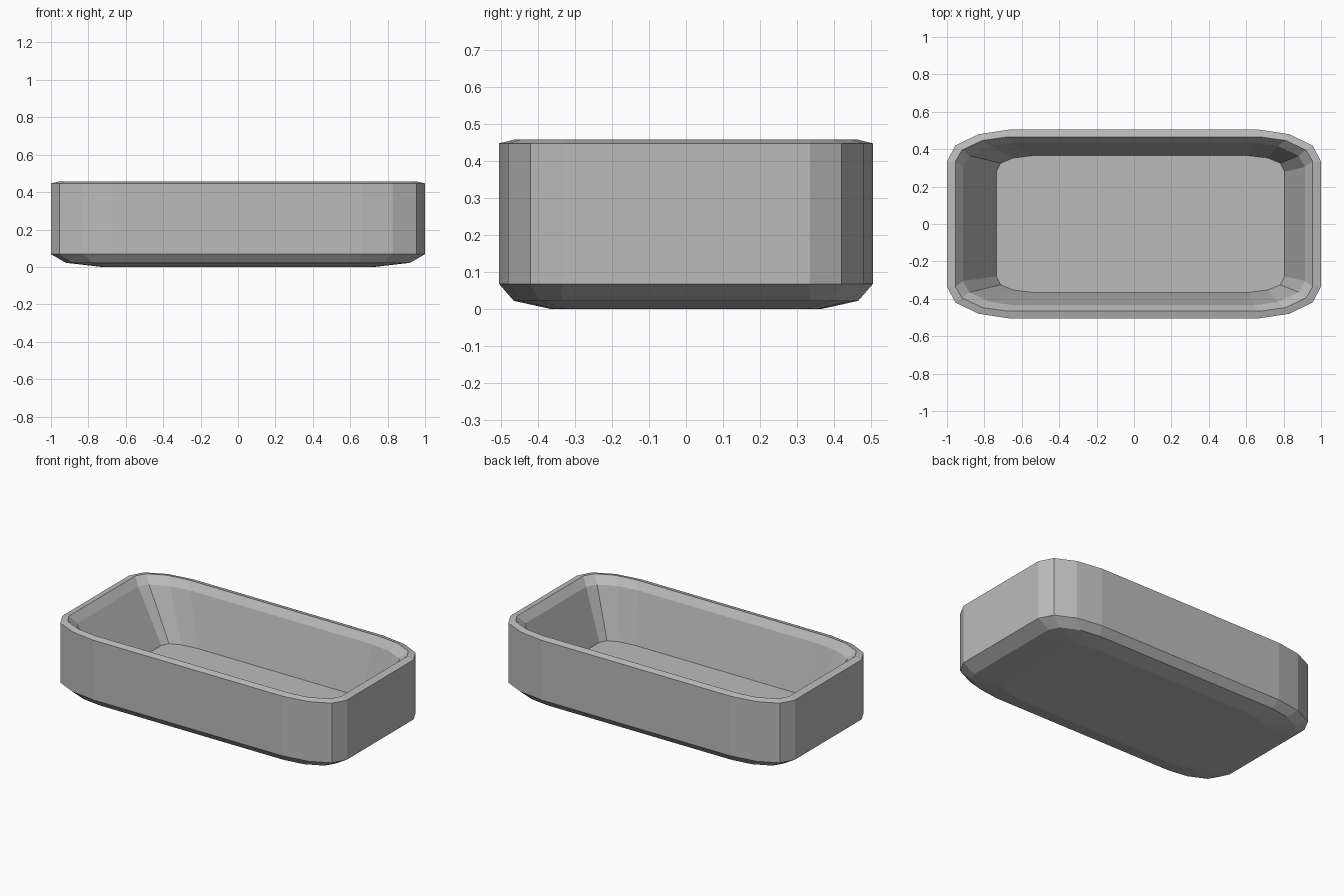
import bpy, bmesh

if "Cube" in bpy.data.objects:
    bpy.data.objects.remove(bpy.data.objects["Cube"])

grey = bpy.data.materials.new("plain grey")
grey.diffuse_color = (0.5, 0.5, 0.5, 1)
grey.use_nodes = True
grey.node_tree.nodes["Principled BSDF"].inputs["Base Color"].default_value = grey.diffuse_color

# Corner shapes as insets (along x, along y) from the bounding half sizes
OUTER = [(0.0, 0.17), (0.045, 0.085), (0.17, 0.025), (0.335, 0.0)]
INNER = [(0.0, 0.13), (0.035, 0.07), (0.145, 0.018), (0.275, 0.0)]
FLOOR = [(0.0, 0.085), (0.022, 0.04), (0.09, 0.012), (0.19, 0.0)]


def outline(hx, hy, corner, cx=0.0):
    """Counter-clockwise rounded rectangle, four points per corner."""
    pts = []
    for sx, sy in ((1, 1), (-1, 1), (-1, -1), (1, -1)):
        quad = [(cx + sx * (hx - dx), sy * (hy - dy)) for dx, dy in corner]
        pts += quad if sx * sy > 0 else quad[::-1]
    return pts


# Rings from the underside, up the outside, over the rim and down to the floor:
# half length, half width, height, corner shape, x offset
RINGS = [
    (0.73, 0.365, 0.0, FLOOR, 0.0),
    (0.92, 0.465, 0.022, INNER, 0.0),
    (1.0, 0.505, 0.068, OUTER, 0.0),
    (1.0, 0.505, 0.447, OUTER, 0.0),
    (0.955, 0.465, 0.457, INNER, 0.0),
    (0.915, 0.435, 0.41, INNER, 0.0),
    (0.77, 0.365, 0.095, FLOOR, 0.035),
]

bm = bmesh.new()
loops = [[bm.verts.new((x, y, z)) for x, y in outline(hx, hy, c, cx)]
         for hx, hy, z, c, cx in RINGS]
n = len(loops[0])
for a, b in zip(loops, loops[1:]):
    for i in range(n):
        j = (i + 1) % n
        bm.faces.new((a[i], a[j], b[j], b[i]))
bm.faces.new(loops[0][::-1])   # underside
bm.faces.new(loops[-1])        # inside floor
bmesh.ops.recalc_face_normals(bm, faces=bm.faces)

mesh = bpy.data.meshes.new("tub")
bm.to_mesh(mesh)
bm.free()
mesh.materials.append(grey)
tub = bpy.data.objects.new("tub", mesh)
bpy.context.collection.objects.link(tub)
